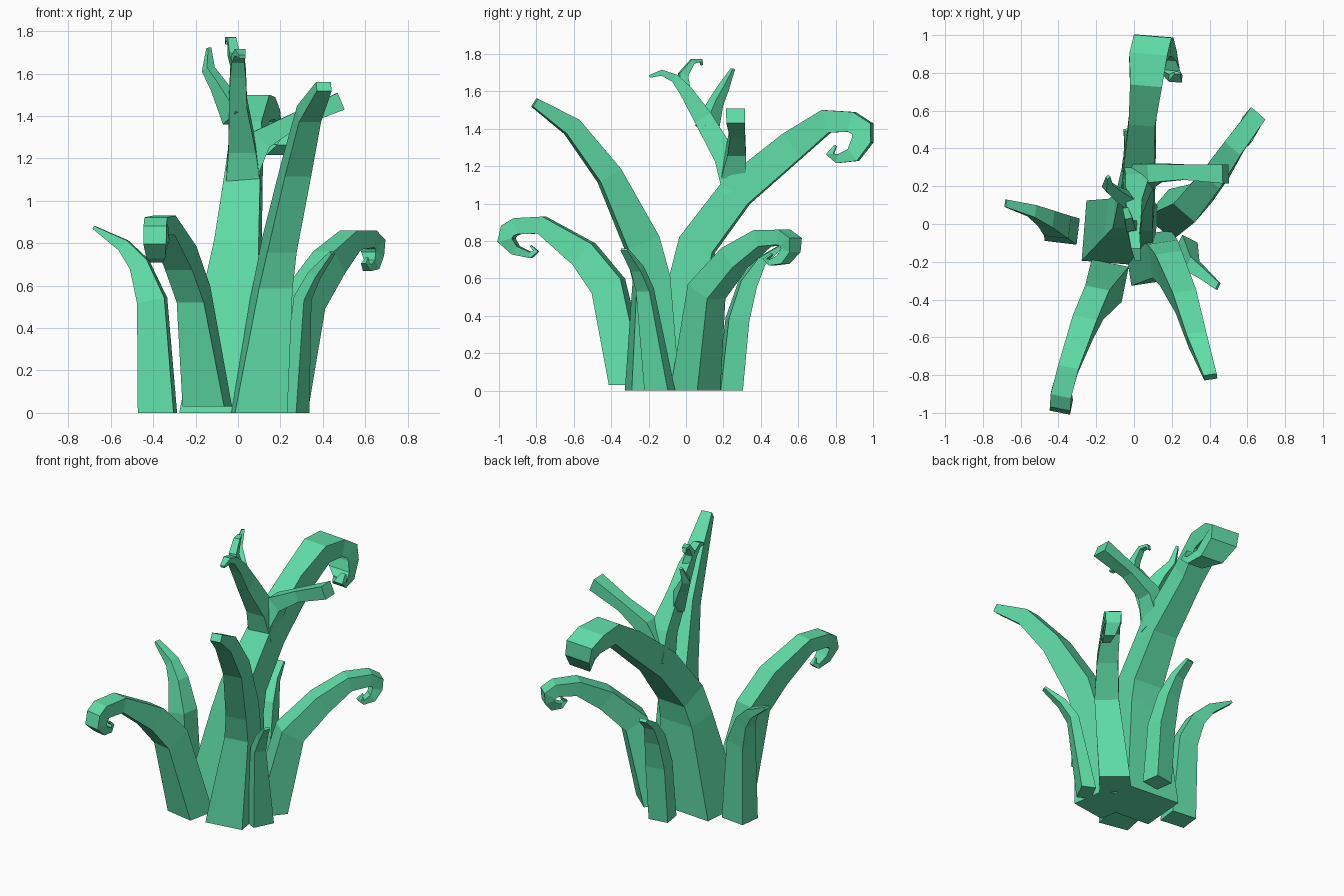
import bpy, bmesh
from mathutils import Vector

green = bpy.data.materials.new("sea_green")
green.diffuse_color = (0.115, 0.72, 0.39, 1)


def tentacle(name, pts, grounded=True, lean=None):
    """Four-sided tube through points (x, y, z, side width, depth)."""
    path = [Vector(p[:3]) for p in pts]
    # horizontal side axis, square to the direction the limb leans
    flat = [Vector((p.x - path[0].x, p.y - path[0].y, 0)) for p in path]
    lean = Vector((*lean, 0)) if lean else max(flat, key=lambda v: v.length)
    side = Vector((0, 0, 1)).cross(lean.normalized())
    bm = bmesh.new()
    rings = []
    for i, p in enumerate(path):
        a = (p - path[i - 1]).normalized() if i else Vector()
        b = (path[i + 1] - p).normalized() if i < len(path) - 1 else Vector()
        t = (a + b).normalized()
        mitre = min(1.3, 1 / max(0.3, t.dot(b if b.length else a)))
        if i == 0 and grounded:
            t, mitre = Vector((0, 0, 1)), 1
        n = side.cross(t).normalized()
        w, d = pts[i][3] / 2, pts[i][4] / 2 * mitre
        rings.append([bm.verts.new(p + side * w * u + n * d * v)
                      for u, v in ((-1, -1), (1, -1), (1, 1), (-1, 1))])
    for r, q in zip(rings, rings[1:]):
        for k in range(4):
            m = (k + 1) % 4
            bm.faces.new((r[k], r[m], q[m], q[k]))
    bm.faces.new(rings[0][::-1])
    bm.faces.new(rings[-1])
    bmesh.ops.recalc_face_normals(bm, faces=bm.faces)
    me = bpy.data.meshes.new(name)
    bm.to_mesh(me)
    bm.free()
    me.materials.append(green)
    ob = bpy.data.objects.new(name, me)
    bpy.context.collection.objects.link(ob)


# Thick trunk that bends backward and curls
tentacle("trunk_back_curl", [
    (-.075, -.05, 0, .38, .32), (-.02, .025, .62, .25, .20),
    (.0, .06, .78, .21, .19), (.025, .27, 1.06, .17, .18),
    (.045, .57, 1.31, .14, .16), (.065, .75, 1.44, .17, .12),
    (.075, .885, 1.437, .20, .105), (.095, .945, 1.40, .20, .10),
    (.11, .945, 1.34, .19, .10), (.145, .895, 1.26, .16, .075),
    (.19, .81, 1.24, .11, .045), (.22, .77, 1.265, .07, .03),
    (.23, .80, 1.31, .03, .015)], lean=(.08, 1))

# Tall front right limb
tentacle("front_right_limb", [
    (.09, -.18, 0, .25, .26), (.165, -.185, .60, .16, .18),
    (.195, -.235, .79, .14, .18), (.275, -.41, 1.15, .125, .13),
    (.335, -.61, 1.41, .105, .10), (.405, -.81, 1.54, .07, .05)],
    lean=(.15, -1))

# Front left limb with curl
tentacle("front_left_curl", [
    (-.145, -.30, .03, .20, .19), (-.21, -.415, .56, .13, .17),
    (-.27, -.545, .73, .13, .15), (-.35, -.77, .885, .11, .09),
    (-.385, -.90, .88, .11, .085), (-.385, -.945, .855, .11, .08),
    (-.385, -.96, .805, .11, .07), (-.385, -.91, .75, .09, .05),
    (-.385, -.83, .725, .06, .03), (-.385, -.80, .745, .03, .02),
    (-.385, -.83, .775, .015, .01)], lean=(-.2, -1))

# Right limb with curl
tentacle("right_curl", [
    (.195, .05, 0, .19, .19), (.31, .11, .53, .15, .15),
    (.43, .26, .71, .13, .13), (.53, .41, .815, .11, .09),
    (.61, .52, .82, .10, .08), (.635, .56, .795, .10, .07),
    (.635, .56, .75, .09, .06), (.63, .52, .70, .07, .05),
    (.61, .46, .685, .05, .03), (.60, .43, .705, .03, .02),
    (.61, .46, .73, .015, .01)])

# Small outer shoots
tentacle("left_shoot", [
    (-.38, -.03, 0, .14, .17), (-.405, -.01, .53, .12, .13),
    (-.465, .03, .70, .09, .09), (-.54, .07, .79, .065, .06),
    (-.68, .11, .875, .04, .015)], lean=(-1, .12))
tentacle("small_right_shoot", [
    (.265, -.14, 0, .14, .09), (.305, -.22, .54, .08, .055),
    (.36, -.26, .65, .06, .045), (.445, -.33, .755, .04, .015)],
    lean=(1, -.5))
tentacle("back_shoot", [
    (.01, .235, 0, .13, .12), (.01, .275, .38, .13, .11),
    (0, .33, .57, .10, .09), (-.015, .40, .69, .07, .05),
    (-.03, .50, .765, .05, .02)])

# Forked growth on top of the trunk
tentacle("top_stem", [
    (.025, .27, 1.07, .17, .15), (.02, .21, 1.25, .13, .12),
    (0, .09, 1.46, .085, .10), (0, 0, 1.60, .075, .07),
    (0, -.06, 1.67, .06, .045), (.01, -.13, 1.70, .05, .03),
    (.02, -.195, 1.68, .03, .015)], False, (0, -1))
tentacle("top_curl", [
    (0, -.01, 1.61, .05, .06), (-.02, -.015, 1.69, .05, .045),
    (-.03, .035, 1.76, .04, .025), (-.045, .08, 1.765, .03, .015),
    (-.05, .085, 1.74, .02, .01)], False, (-.2, 1))
tentacle("top_left_twig", [
    (-.01, .11, 1.39, .08, .11), (-.09, .16, 1.54, .06, .06),
    (-.14, .20, 1.62, .05, .04), (-.138, .25, 1.72, .02, .015)], False)
tentacle("top_right_twig", [
    (.03, .25, 1.14, .14, .13), (.11, .27, 1.29, .10, .10),
    (.27, .275, 1.38, .08, .07), (.485, .265, 1.47, .10, .085)], False)
